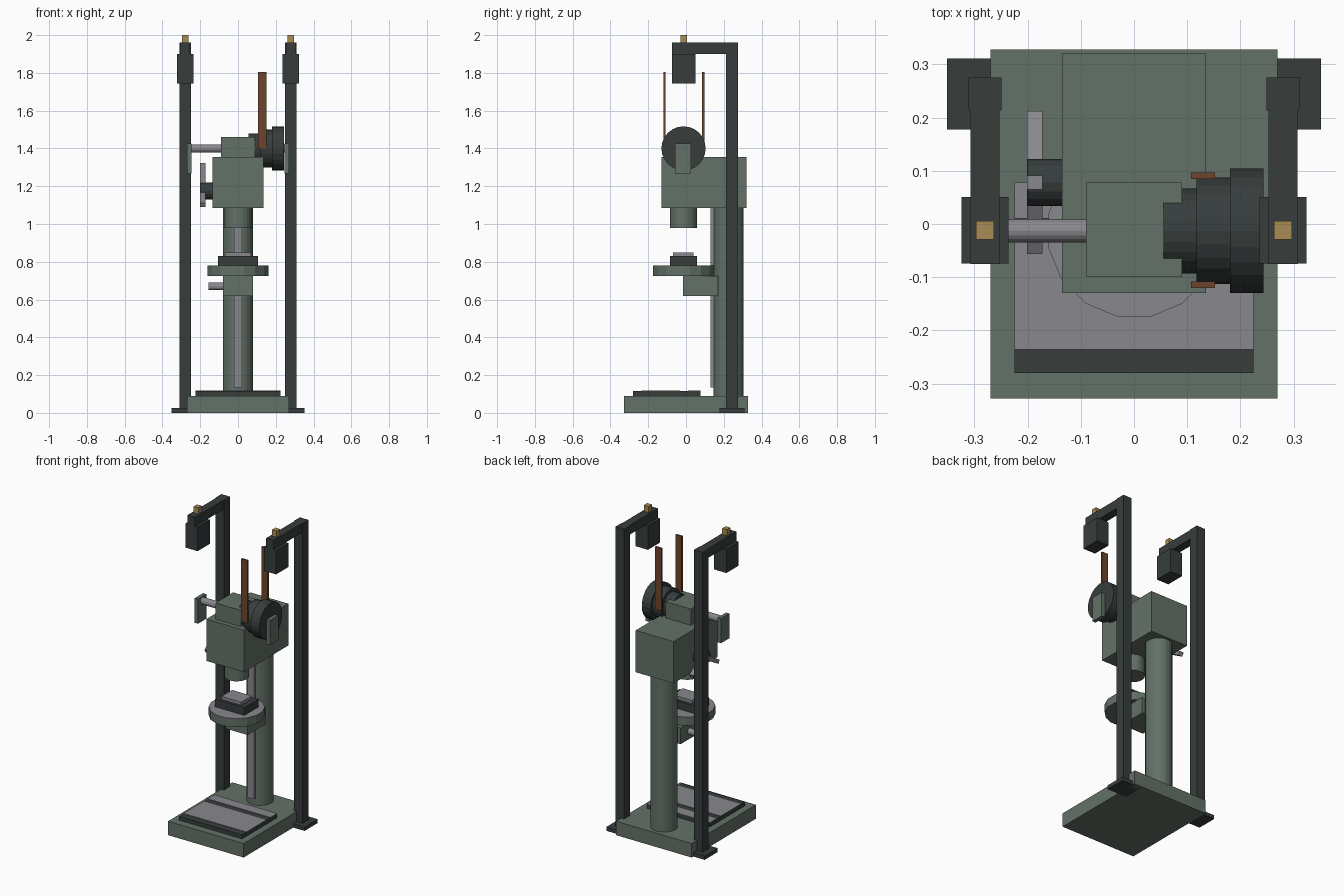
import bpy
from math import pi, radians, sin, cos

cube = bpy.data.objects.get("Cube")
if cube:
    bpy.data.objects.remove(cube, do_unlink=True)


def make_material(name, rgb):
    mat = bpy.data.materials.new(name)
    mat.use_nodes = True
    mat.diffuse_color = (*rgb, 1)
    bsdf = next(n for n in mat.node_tree.nodes if n.type == 'BSDF_PRINCIPLED')
    bsdf.inputs["Base Color"].default_value = (*rgb, 1)
    return mat


GREEN = make_material("machine green", (0.125, 0.165, 0.135))
DARK = make_material("dark iron", (0.038, 0.047, 0.046))
STEEL = make_material("bare steel", (0.25, 0.25, 0.27))
LEATHER = make_material("belt leather", (0.15, 0.06, 0.025))
BRASS = make_material("brass", (0.40, 0.26, 0.09))


def box(name, mat, x, y, z):
    """Box spanning the given (low, high) ranges."""
    spans = (x, y, z)
    bpy.ops.mesh.primitive_cube_add(size=1, location=[(a + b) / 2 for a, b in spans])
    ob = bpy.context.object
    ob.name = name
    ob.scale = [b - a for a, b in spans]
    bpy.ops.object.transform_apply(location=False, rotation=False, scale=True)
    ob.data.materials.append(mat)
    return ob


def cylinder(name, mat, radius, span, centre, axis='Z', sides=24):
    """Cylinder along an axis; centre gives the two other coordinates."""
    mid = (span[0] + span[1]) / 2
    along_x = axis == 'X'
    loc = (mid, *centre) if along_x else (*centre, mid)
    rot = (0, pi / 2, 0) if along_x else (0, 0, pi / sides)
    bpy.ops.mesh.primitive_cylinder_add(vertices=sides, radius=radius,
                                        depth=span[1] - span[0], location=loc, rotation=rot)
    ob = bpy.context.object
    ob.name = name
    ob.data.materials.append(mat)
    return ob


AXIS_Y = -0.013    # spindle and pulley centre line
SHAFT_Z = 1.40

# Base and slotted bed
box("base", GREEN, (-0.27, 0.27), (-0.328, 0.328), (0, 0.09))
box("bed", DARK, (-0.225, 0.225), (-0.28, 0.078), (0.09, 0.115))
for i, span in enumerate([(-0.236, -0.033), (0.01, 0.078)]):
    box(f"bed_plate_{i + 1}", STEEL, (-0.225, 0.225), span, (0.115, 0.118))

# Column with rack
cylinder("column", GREEN, 0.08, (0.09, 1.09), (0, 0.225))
box("rack", STEEL, (-0.022, 0.022), (0.13, 0.16), (0.135, 1.09))

# Head and spindle
box("head", GREEN, (-0.135, 0.135), (-0.13, 0.32), (1.085, 1.355))
box("head_cap", GREEN, (-0.09, 0.09), (-0.1, 0.078), (1.355, 1.46))
cylinder("quill", GREEN, 0.072, (0.978, 1.085), (0, AXIS_Y))

# Work table with steel top face
table = cylinder("table", GREEN, 0.164, (0.725, 0.78), (0, AXIS_Y), sides=16)
table.data.materials.append(STEEL)
for face in table.data.polygons:
    face.material_index = int(face.normal.z > 0.9)
box("table_bracket", GREEN, (-0.08, 0.08), (-0.015, 0.17), (0.62, 0.725))
cylinder("bracket_crank", STEEL, 0.02, (-0.155, -0.07), (0.08, 0.67), 'X', 16)
box("vise", DARK, (-0.105, 0.105), (-0.085, 0.058), (0.78, 0.83))
box("vise_jaw", STEEL, (-0.07, 0.07), (-0.068, 0.04), (0.83, 0.85))

# Feed wheel: hub and three spokes
HUB_Y, HUB_Z, SPOKE = 0.078, 1.175, 0.148
cylinder("feed_hub", DARK, 0.044, (-0.2, -0.13), (HUB_Y, HUB_Z), 'X', 16)
for i in range(3):
    a = radians(120 * i)
    spoke = box(f"feed_spoke_{i + 1}", STEEL, (-0.201, -0.172), (-0.013, 0.013),
                (-SPOKE / 2, SPOKE / 2))
    spoke.location.y = HUB_Y - sin(a) * SPOKE / 2
    spoke.location.z = HUB_Z + cos(a) * SPOKE / 2
    spoke.rotation_euler.x = a

# Drive shaft, stepped pulley and belt runs
cylinder("drive_shaft", STEEL, 0.022, (-0.25, 0.25), (AXIS_Y, SHAFT_Z), 'X', 16)
for i, (radius, span) in enumerate([(0.08, (0.055, 0.117)), (0.1, (0.117, 0.18)),
                                    (0.117, (0.18, 0.243))]):
    cylinder(f"pulley_step_{i + 1}", DARK, radius, span, (AXIS_Y, SHAFT_Z), 'X')
for name, y in (("front_belt", -0.114), ("back_belt", 0.091)):
    box(name, LEATHER, (0.107, 0.152), (y - 0.006, y + 0.006), (SHAFT_Z, 1.805))

# Overhead frame, mirrored left and right
for side, s in (("left", 1), ("right", -1)):
    def pair(name, mat, centre, half, y, z):
        c = s * centre
        box(f"{side}_{name}", mat, (c - half, c + half), y, z)

    pair("foot", DARK, 0.28, 0.071, (0.178, 0.311), (0, 0.025))
    pair("post", DARK, 0.28, 0.031, (0.213, 0.275), (0.025, 1.96))
    pair("arm", DARK, 0.28, 0.027, (-0.075, 0.213), (1.9, 1.96))
    pair("hanger_block", DARK, 0.28, 0.044, (-0.074, 0.051), (1.745, 1.9))
    pair("oiler", BRASS, 0.28, 0.017, (-0.029, 0.006), (1.96, 2.0))
    pair("shaft_bearing", GREEN, 0.257, 0.012, (-0.058, 0.027), (1.268, 1.427))
